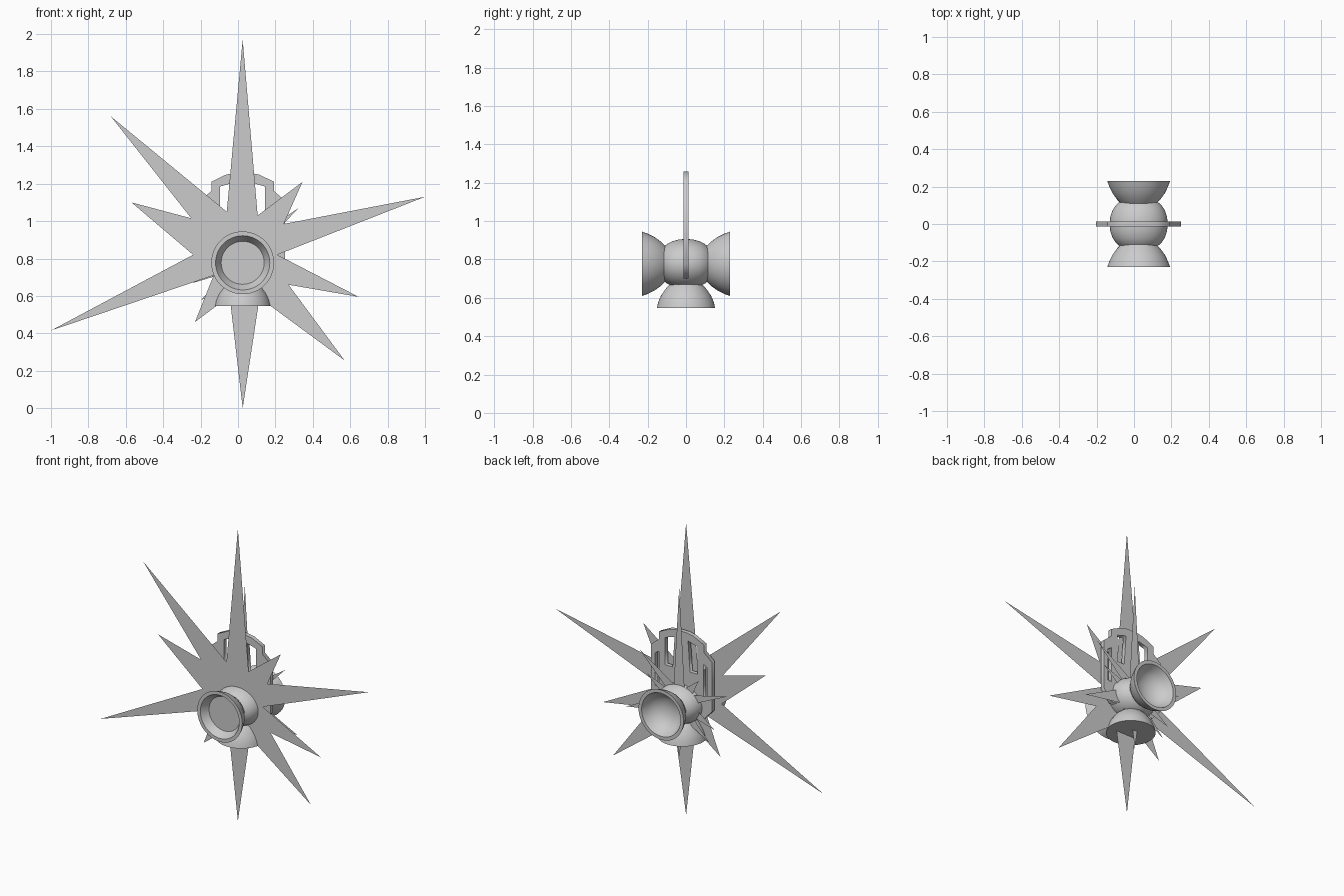
import bpy, bmesh, math
from mathutils import Matrix

old = bpy.data.objects.get("Cube")
if old:
    bpy.data.objects.remove(old)

grey = bpy.data.materials.new("plain_grey")
grey.use_nodes = True
COLOUR = (0.6, 0.6, 0.6, 1)
grey.diffuse_color = COLOUR
grey.node_tree.nodes["Principled BSDF"].inputs["Base Color"].default_value = COLOUR

CX, CZ = 0.025, 0.777          # hub centre
HUB = Matrix.Translation((CX, 0, CZ))


def add_object(name, mesh):
    mesh.materials.clear()
    mesh.materials.append(grey)
    obj = bpy.data.objects.new(name, mesh)
    bpy.context.collection.objects.link(obj)
    return obj


def lathe(name, profile, matrix):
    """Revolve (radius, height) points about z, then place the result."""
    bm = bmesh.new()
    verts = [bm.verts.new((r, 0, h)) for r, h in profile]
    edges = [bm.edges.new(pair) for pair in zip(verts, verts[1:])]
    bmesh.ops.spin(bm, geom=verts + edges, cent=(0, 0, 0), axis=(0, 0, 1),
                   angle=math.tau, steps=48, use_duplicate=False)
    bmesh.ops.remove_doubles(bm, verts=bm.verts, dist=0.0005)
    bmesh.ops.recalc_face_normals(bm, faces=bm.faces)
    bmesh.ops.transform(bm, matrix=matrix, verts=bm.verts)
    mesh = bpy.data.meshes.new(name)
    bm.to_mesh(mesh)
    bm.free()
    obj = add_object(name, mesh)
    bpy.ops.object.select_all(action="DESELECT")
    obj.select_set(True)
    bpy.context.view_layer.objects.active = obj
    bpy.ops.object.shade_smooth_by_angle(angle=math.radians(35))


def star(name, points, y):
    """Flat sheet in the xz plane: one kite per tip, fanned round the hub."""
    bm = bmesh.new()
    centre = bm.verts.new((CX, y, CZ))
    rim = [bm.verts.new((x, y, z)) for x, z in points]
    for i in range(0, len(rim), 2):
        tip, before, after = rim[i], rim[i - 1], rim[i + 1]
        bm.faces.new((centre, before, after))
        bm.faces.new((before, tip, after))
    bm.normal_update()
    if bm.faces[:][0].normal.y * y < 0:
        bmesh.ops.reverse_faces(bm, faces=bm.faces)
    mesh = bpy.data.meshes.new(name)
    bm.to_mesh(mesh)
    bm.free()
    add_object(name, mesh)


# Large front star: tips alternate with valleys
star("front_star", [
    (CX, 1.97), (.105, 1.03), (.345, 1.21), (.245, .985), (1, 1.13),
    (.21, .82), (.645, .595), (.27, .66), (.57, .255), (.115, .59),
    (CX, 0), (-.045, .6), (-.23, .46), (-.13, .71), (-1, .415),
    (-.24, .82), (-.57, 1.1), (-.25, 1.015), (-.68, 1.56), (-.06, 1.05)], -.037)

# Slim rear star, roughly a small mirror image of the front one
star("rear_star", [
    (CX, 1.56), (.065, .9), (.325, 1.07), (.12, .86), (.27, .92),
    (.13, .8), (.42, .655), (.1, .705), (.12, .64), (.06, .68),
    (CX, .42), (-.015, .68), (-.2, .575), (-.07, .72), (-.24, .67),
    (-.07, .8), (-.33, .92), (-.07, .86), (-.12, .97), (-.015, .89)], .037)


# Bracket plate with four windows
def mirrored(half):
    return half + [(-x, z) for x, z in reversed(half)]


outline = mirrored([(.04, 1.258), (.09, 1.248), (.168, 1.21), (.168, 1.16),
                    (.227, 1.11), (.227, .775), (.16, .7)])
upper_window = [(.05, 1.205), (.12, 1.185), (.12, 1), (.065, 1)]
side_window = [(.165, 1.08), (.195, 1.06), (.195, .84), (.165, .84)]
loops = [outline]
for window in (upper_window, side_window):
    loops += [window, [(-x, z) for x, z in window]]

curve = bpy.data.curves.new("bracket_outline", "CURVE")
curve.dimensions = "2D"
curve.fill_mode = "BOTH"
curve.extrude = 0.014
for loop in loops:
    spline = curve.splines.new("POLY")
    spline.points.add(len(loop) - 1)
    spline.use_cyclic_u = True
    for point, (x, z) in zip(spline.points, loop):
        point.co = (x + CX, z, 0, 1)
temp = bpy.data.objects.new("bracket_helper", curve)
bpy.context.collection.objects.link(temp)
graph = bpy.context.evaluated_depsgraph_get()
plate = bpy.data.meshes.new_from_object(temp.evaluated_get(graph))
bpy.data.objects.remove(temp)
plate.transform(Matrix.Rotation(math.pi / 2, 4, "X"))
add_object("bracket_plate", plate)

# Rounded hub, wider than tall
FRONT = Matrix.Rotation(math.pi / 2, 4, "X")      # +z axis to -y
BACK = Matrix.Rotation(-math.pi / 2, 4, "X")      # +z axis to +y
DOWN = Matrix.Rotation(math.pi, 4, "X")           # +z axis to -z
half = [(0, .115), (.088, .115), (.102, .1), (.116, .075), (.126, .04)]
profile = half + [(.13, 0)] + [(r, -h) for r, h in reversed(half)]
lathe("hub", profile, HUB @ Matrix.Diagonal((1.2, 1, 1, 1)) @ FRONT)

# Front and rear flared cups
flare = [(.09, .105), (.115, .13), (.14, .165), (.157, .2), (.168, .23)]
lathe("front_cup", flare + [(.145, .23), (.115, .18), (0, .18)], HUB @ FRONT)
lathe("rear_cup", flare + [(.145, .23), (.13, .19), (.105, .155), (.06, .128), (0, .12)],
      HUB @ BACK)

# Lower cup, closed underneath
lathe("lower_cup", [(.065, .09), (.102, .125), (.13, .165), (.145, .2), (.152, .231),
                    (0, .231)], HUB @ DOWN)
